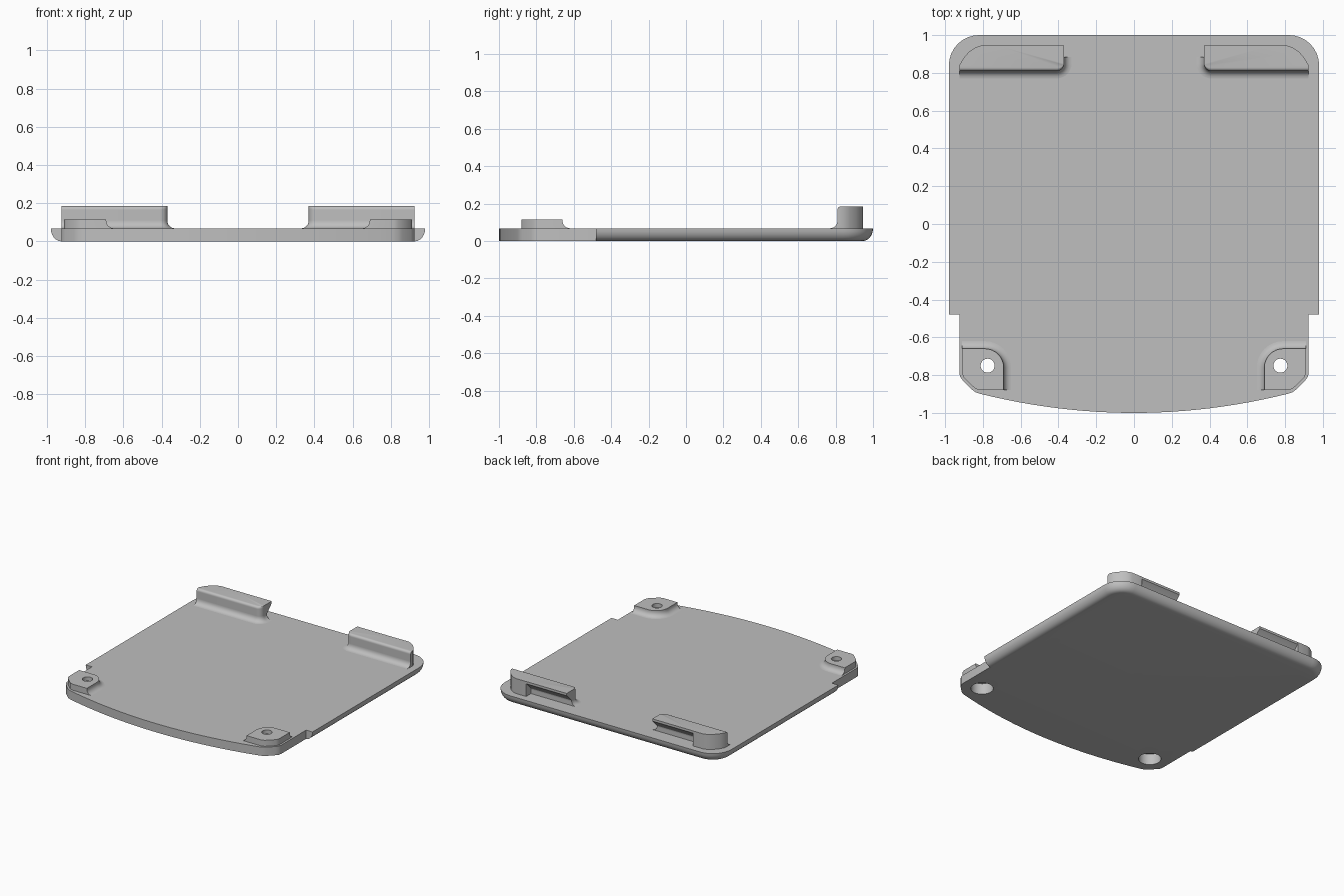
import bpy, bmesh, math

if "Cube" in bpy.data.objects:
    bpy.data.objects.remove(bpy.data.objects["Cube"])

grey = bpy.data.materials.new("light grey")
grey.diffuse_color = (0.52, 0.52, 0.52, 1)
grey.use_nodes = True
grey.node_tree.nodes["Principled BSDF"].inputs["Base Color"].default_value = grey.diffuse_color


def loft(name, rings):
    """Skin a closed solid through rings of equal point count."""
    bm = bmesh.new()
    vs = [[bm.verts.new(p) for p in ring] for ring in rings]
    n = len(vs[0])
    for a, b in zip(vs, vs[1:]):
        for i in range(n):
            j = (i + 1) % n
            bm.faces.new((a[i], a[j], b[j], b[i]))
    bm.faces.new(vs[0][::-1])
    bm.faces.new(vs[-1])
    bmesh.ops.recalc_face_normals(bm, faces=bm.faces)
    me = bpy.data.meshes.new(name)
    bm.to_mesh(me)
    bm.free()
    ob = bpy.data.objects.new(name, me)
    bpy.context.collection.objects.link(ob)
    me.materials.append(grey)
    return ob


def arc(cx, cy, rx, ry, a0, a1, n=8):
    """Points on an elliptical arc, angles in degrees."""
    angles = [math.radians(a0 + (a1 - a0) * i / n) for i in range(n + 1)]
    return [(cx + rx * math.cos(t), cy + ry * math.sin(t)) for t in angles]


def at(points, z):
    return [(x, y, z) for x, y in points]


def mirror(ob):
    ob.modifiers.new("mirror", "MIRROR").use_mirror_merge = False


TOP = 0.068     # top of the plate
FILLET = [math.radians(15 * i) for i in range(7)]


# Plate: outline whose wide part shrinks by d towards the bottom
def plate_outline(d):
    half = [(0.81 * i / 12, -1 + 0.1 * (i / 12) ** 2) for i in range(13)]
    half += [(0.84, -0.89), (0.86, -0.875), (0.905, -0.83), (0.92, -0.81),
             (0.925, -0.79), (0.925, -0.48), (0.98 - d, -0.48)]
    half += arc(0.82, 0.84, 0.16 - d, 0.16 - d, 0, 90)
    return half + [(-x, y) for x, y in half[:0:-1]]


plate = loft("base_plate", [at(plate_outline(0.0545 * (1 - math.sin(t))),
                               TOP * (1 - math.cos(t))) for t in FILLET])


# Corner bosses: inner sides flare out by e at the foot
def boss_outline(e):
    return ([(0.91, -0.66 + e)] + arc(0.79, -0.76, 0.10 + e, 0.10 + e, 90, 180)
            + [(0.69 - e, -0.88), (0.815, -0.88), (0.84, -0.872),
               (0.90, -0.815), (0.91, -0.79)])


R = 0.04
foot = [(R * (1 - math.sin(t)), TOP + R * (1 - math.cos(t))) for t in FILLET]
bosses = loft("screw_bosses", [at(boss_outline(R), 0.05)]
              + [at(boss_outline(e), z) for e, z in foot]
              + [at(boss_outline(0), 0.115)])
mirror(bosses)


# Hooked clips: a wall with an overhanging lip and a solid outer end
def clip_outline(ex, ey, back):
    return ([(0.925, 0.81 - ey)]
            + arc(0.41, 0.85, 0.04 + ex, 0.04 + ey, 270, 180)
            + [(0.37 - ex, back), (0.72, back), (0.7205, 0.945), (0.81, 0.945),
               (0.84, 0.935), (0.875, 0.91), (0.905, 0.875), (0.925, 0.84)])


clip_rings = [at(clip_outline(R, R, 0.885), 0.05)]
clip_rings += [at(clip_outline(e, e, 0.885), z) for e, z in foot]
clip_rings += [at(clip_outline(0, 0, 0.886), 0.11),
               at(clip_outline(0, 0, 0.940), 0.164)]
for t in FILLET:
    s = 0.018
    clip_rings.append(at(clip_outline(0, -s * (1 - math.cos(t)), 0.944),
                         0.167 + s * math.sin(t)))
clips = loft("hook_clips", clip_rings)
mirror(clips)

# Stepped screw holes: wide bore below, narrow hole above
bore = [(0.08, -0.05), (0.08, 0.085), (0.037, 0.085), (0.037, 0.2)]
cutter = loft("hole_cutter", [at(arc(0.775, -0.75, r, r, 0, 348.75, 31), z)
                              for r, z in bore])
mirror(cutter)
cutter.hide_render = True
for ob in (plate, bosses):
    cut = ob.modifiers.new("holes", "BOOLEAN")
    cut.operation = "DIFFERENCE"
    cut.solver = "EXACT"
    cut.object = cutter

# Apply modifiers and shade smooth with crisp edges
for ob in (plate, bosses, clips):
    bpy.ops.object.select_all(action="DESELECT")
    ob.select_set(True)
    bpy.context.view_layer.objects.active = ob
    for m in list(ob.modifiers):
        bpy.ops.object.modifier_apply(modifier=m.name)
    bpy.ops.object.shade_smooth_by_angle(angle=math.radians(30))
bpy.data.objects.remove(cutter)
